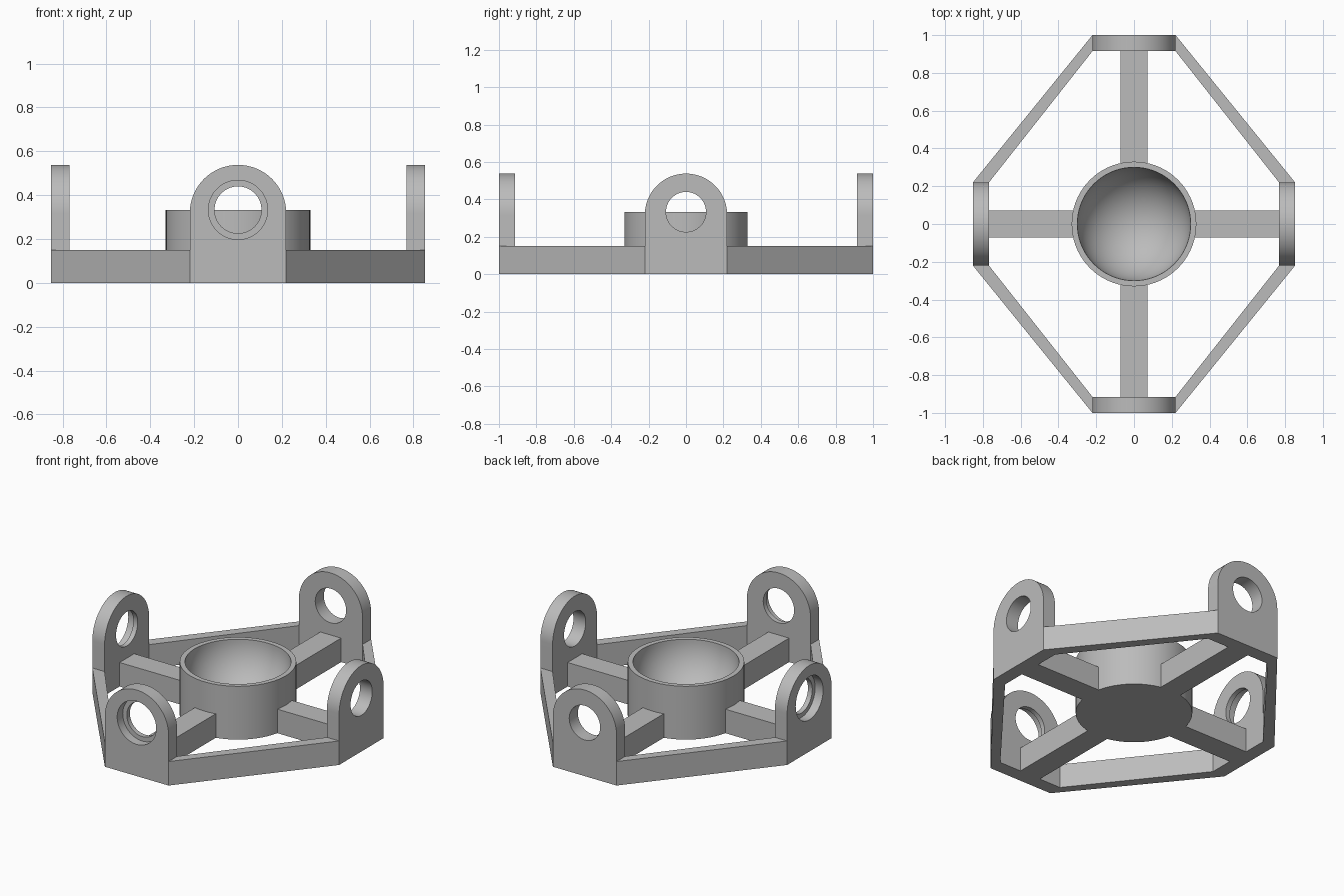
import bpy, bmesh, math
from mathutils import Matrix

cube = bpy.data.objects.get("Cube")
if cube:
    bpy.data.objects.remove(cube, do_unlink=True)

gray = bpy.data.materials.new("light gray")
gray.use_nodes = True
COLOR = (0.5, 0.5, 0.5, 1)
gray.diffuse_color = COLOR
gray.node_tree.nodes["Principled BSDF"].inputs["Base Color"].default_value = COLOR

HX, HY = 0.853, 1.0       # half extents of the frame
HALF_W, THICK = 0.22, 0.085  # lug half width and thickness
RAIL_H = 0.15             # height of rails and spokes
HOLE_Z = 0.333


def finish(name, bm, smooth=True):
    bmesh.ops.recalc_face_normals(bm, faces=bm.faces)
    mesh = bpy.data.meshes.new(name)
    bm.to_mesh(mesh)
    bm.free()
    mesh.materials.append(gray)
    obj = bpy.data.objects.new(name, mesh)
    bpy.context.collection.objects.link(obj)
    if smooth:
        shade(obj)
    return obj


def activate(obj):
    bpy.ops.object.select_all(action='DESELECT')
    obj.select_set(True)
    bpy.context.view_layer.objects.active = obj


def shade(obj):
    activate(obj)
    bpy.ops.object.shade_smooth_by_angle(angle=math.radians(30))


def prism(points, vec):
    """Extrude a closed outline of 3D points along vec."""
    bm = bmesh.new()
    face = bm.faces.new([bm.verts.new(p) for p in points])
    ext = bmesh.ops.extrude_face_region(bm, geom=[face])["geom"]
    bmesh.ops.translate(bm, vec=vec,
                        verts=[v for v in ext if isinstance(v, bmesh.types.BMVert)])
    return bm


def circle(r, y, z, start=0, sweep=math.tau, n=64):
    return [(r * math.cos(start + sweep * i / n), y, z + r * math.sin(start + sweep * i / n))
            for i in range(n)]


def cut(obj, radius, y0, y1):
    """Bore a round hole through obj between two depths."""
    cutter = finish("bore_cutter", prism(circle(radius, y0, HOLE_Z), (0, y1 - y0, 0)), False)
    cutter.hide_render = True
    mod = obj.modifiers.new("bore", 'BOOLEAN')
    mod.object = cutter
    mod.solver = 'EXACT'
    activate(obj)
    bpy.ops.object.modifier_apply(modifier=mod.name)
    bpy.data.objects.remove(cutter, do_unlink=True)


def lug(name, dist, angle, counterbore):
    """Arched upright plate with a bearing hole, built facing the front."""
    arch = circle(HALF_W, -dist, 0.538 - HALF_W, 0, math.pi, 48)
    arch += [(-HALF_W, -dist, 0.538 - HALF_W), (-HALF_W, -dist, 0), (HALF_W, -dist, 0)]
    obj = finish(name, prism(arch, (0, THICK, 0)), False)
    cut(obj, 0.107, -dist - 0.1, -dist + 0.2)
    if counterbore:
        cut(obj, 0.135, -dist - 0.1, -dist + 0.055)
    obj.data.transform(Matrix.Rotation(math.radians(angle), 4, 'Z'))
    shade(obj)


# Four lugs; two have a bearing seat on the outer face
lug("front_lug", HY, 0, True)
lug("right_lug", HX, -90, True)
lug("back_lug", HY, 180, False)
lug("left_lug", HX, 90, False)

# Spokes from the cup to each lug
for name, dist, angle in (("front", HY, 0), ("right", HX, -90),
                          ("back", HY, 180), ("left", HX, 90)):
    a, b, w = -0.315, -dist + THICK, 0.072
    bm = prism([(-w, a, 0), (w, a, 0), (w, b, 0), (-w, b, 0)], (0, 0, RAIL_H))
    bm.transform(Matrix.Rotation(math.radians(angle), 4, 'Z'))
    finish(name + "_spoke", bm, False)

# Diagonal rails joining neighbouring lugs
for sx, side in ((1, "left"), (-1, "right")):
    for sy, end in ((1, "back"), (-1, "front")):
        quad = [(HALF_W, HY), (HX, HALF_W), (HX - THICK, HALF_W), (HALF_W, HY - THICK)]
        finish(f"{end}_{side}_rail",
               prism([(x * sx, y * sy, 0) for x, y in quad], (0, 0, RAIL_H)), False)

# Central cup with a hemispherical hollow
R_OUT, R_IN, TOP = 0.33, 0.3, 0.333
profile = [(0, 0), (R_OUT, 0), (R_OUT, TOP)]
for i in range(25):
    t = math.pi / 2 * i / 24
    profile.append((R_IN * math.cos(t), TOP - R_IN * math.sin(t)))
bm = bmesh.new()
verts = [bm.verts.new((r, 0, z)) for r, z in profile]
edges = [bm.edges.new(pair) for pair in zip(verts, verts[1:])]
bmesh.ops.spin(bm, geom=verts + edges, cent=(0, 0, 0), axis=(0, 0, 1),
               angle=math.tau, steps=72)
bmesh.ops.remove_doubles(bm, verts=bm.verts, dist=0.0005)
finish("center_cup", bm)
